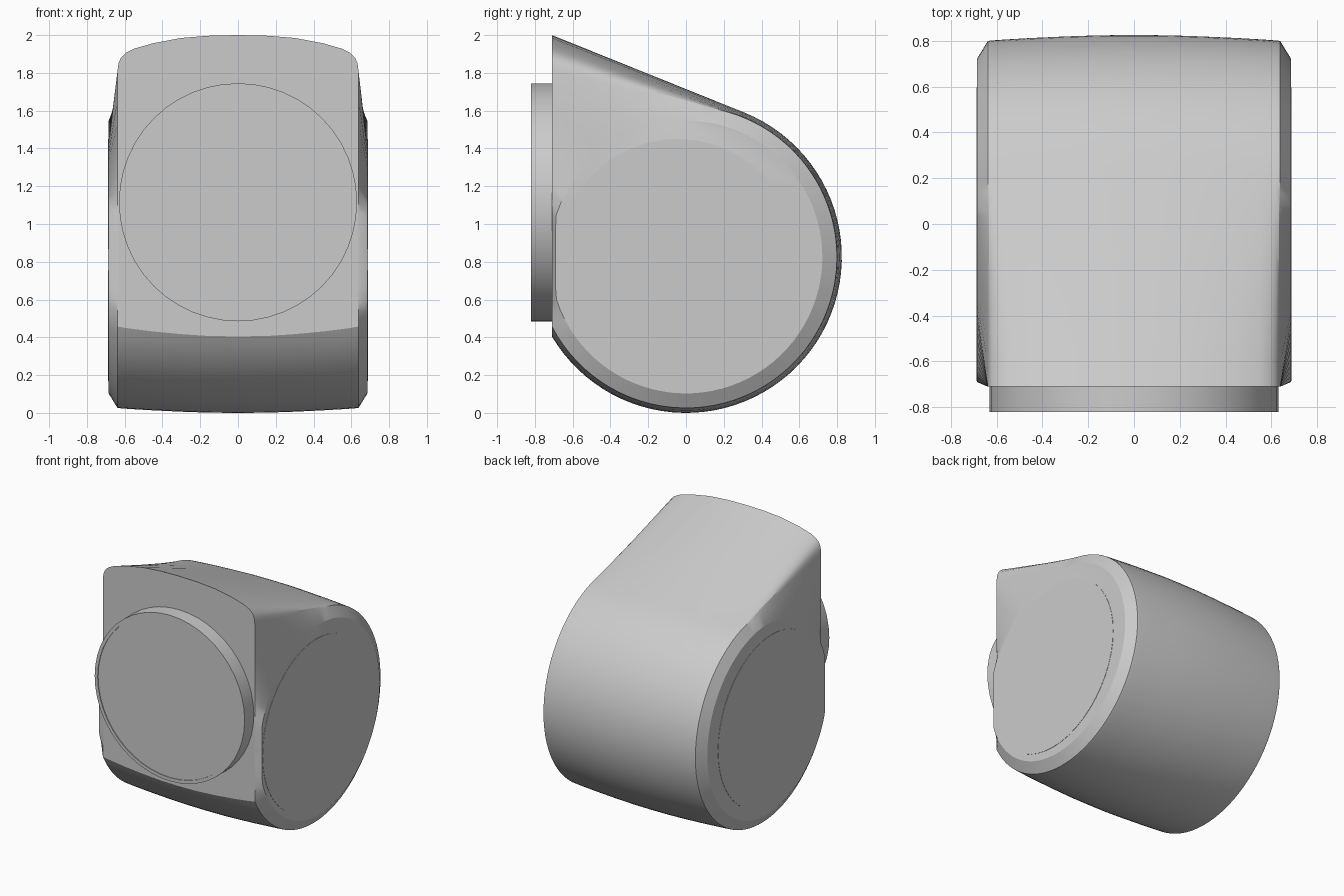
import bpy, bmesh
from math import pi, cos, sin, acos, atan2, radians, hypot

cube = bpy.data.objects.get("Cube")
if cube:
    bpy.data.objects.remove(cube, do_unlink=True)

grey = bpy.data.materials.new("plain_grey")
grey.use_nodes = True
colour = (0.6, 0.6, 0.6, 1)
grey.diffuse_color = colour
grey.node_tree.nodes["Principled BSDF"].inputs["Base Color"].default_value = colour

CENTRE_Z = 0.825   # axis of the round part
FRONT = 0.71       # distance of the flat front face


def finish(name, bm, angle):
    bmesh.ops.recalc_face_normals(bm, faces=bm.faces)
    mesh = bpy.data.meshes.new(name)
    bm.to_mesh(mesh)
    bm.free()
    mesh.materials.append(grey)
    obj = bpy.data.objects.new(name, mesh)
    bpy.context.collection.objects.link(obj)
    bpy.ops.object.select_all(action="DESELECT")
    obj.select_set(True)
    bpy.context.view_layer.objects.active = obj
    bpy.ops.object.shade_smooth_by_angle(angle=radians(angle))
    return obj


def loft(bm, rings):
    """Bridge closed rings of points and cap both ends."""
    rows = [[bm.verts.new(p) for p in ring] for ring in rings]
    for a, b in zip(rows, rows[1:]):
        for i in range(len(a)):
            j = (i + 1) % len(a)
            bm.faces.new((a[i], a[j], b[j], b[i]))
    bm.faces.new(rows[0])
    bm.faces.new(rows[-1])


def teardrop(radius, tip_z):
    """Angles and distances of a circle drawn out to a tip, cut flat in front."""
    ty, tz = -FRONT, tip_z - CENTRE_Z
    tip = atan2(tz, ty)
    tangent = tip - acos(radius / hypot(ty, tz))
    low = 2 * pi - acos(-FRONT / radius)
    out = []
    for start, end, n, dist in (
            (low - 2 * pi, tangent, 56, lambda a: radius),
            (tangent, tip, 14, lambda a: radius / cos(a - tangent)),
            (tip, low, 18, lambda a: -FRONT / cos(a))):
        for i in range(n):
            a = start + (end - start) * i / n
            out.append((a, dist(a)))
    return out


def place(x, polar):
    return [(x, d * cos(a), CENTRE_Z + d * sin(a)) for a, d in polar]


# Body: crowned teardrop sections across the width
half = [(0, 0.825, 2.0), (0.15, 0.824, 1.997), (0.3, 0.819, 1.985),
        (0.45, 0.812, 1.957), (0.55, 0.806, 1.928), (0.595, 0.803, 1.905),
        (0.62, 0.801, 1.88), (0.633, 0.8, 1.85), (0.638, 0.799, 1.81)]
sections = [place(x, teardrop(r, t)) for x, r, t in half]

# Round flat cheek at the end of the chamfer
edge = teardrop(*half[-1][1:])
cheek = [(a, min(0.722, 0.69 / -cos(a)) if cos(a) < 0 else 0.722) for a, d in edge]
sections.append(place(0.685, cheek))


def mirrored(ring):
    return [(-x, y, z) for x, y, z in ring]


body = bmesh.new()
loft(body, [mirrored(r) for r in reversed(sections[1:])] + sections)
finish("body", body, 28)


def disc_ring(axis, offset, radius, cy, cz, n=48):
    pts = []
    for i in range(n):
        u, v = radius * cos(2 * pi * i / n), radius * sin(2 * pi * i / n)
        pts.append((offset, cy + u, cz + v) if axis == "x" else (u, offset, cz + v))
    return pts


# Round front collar with a slightly recessed face
collar = bmesh.new()
loft(collar, [disc_ring("y", y, r, 0, 1.115) for y, r in
              ((-0.69, 0.63), (-0.82, 0.63), (-0.82, 0.605), (-0.814, 0.605))])
finish("front_collar", collar, 30)

# Thin round plates on both cheeks
for side, name in ((1, "left_plate"), (-1, "right_plate")):
    plate = bmesh.new()
    loft(plate, [disc_ring("x", side * x, 0.64, -0.045, 0.81) for x in (0.682, 0.687)])
    finish(name, plate, 30)
